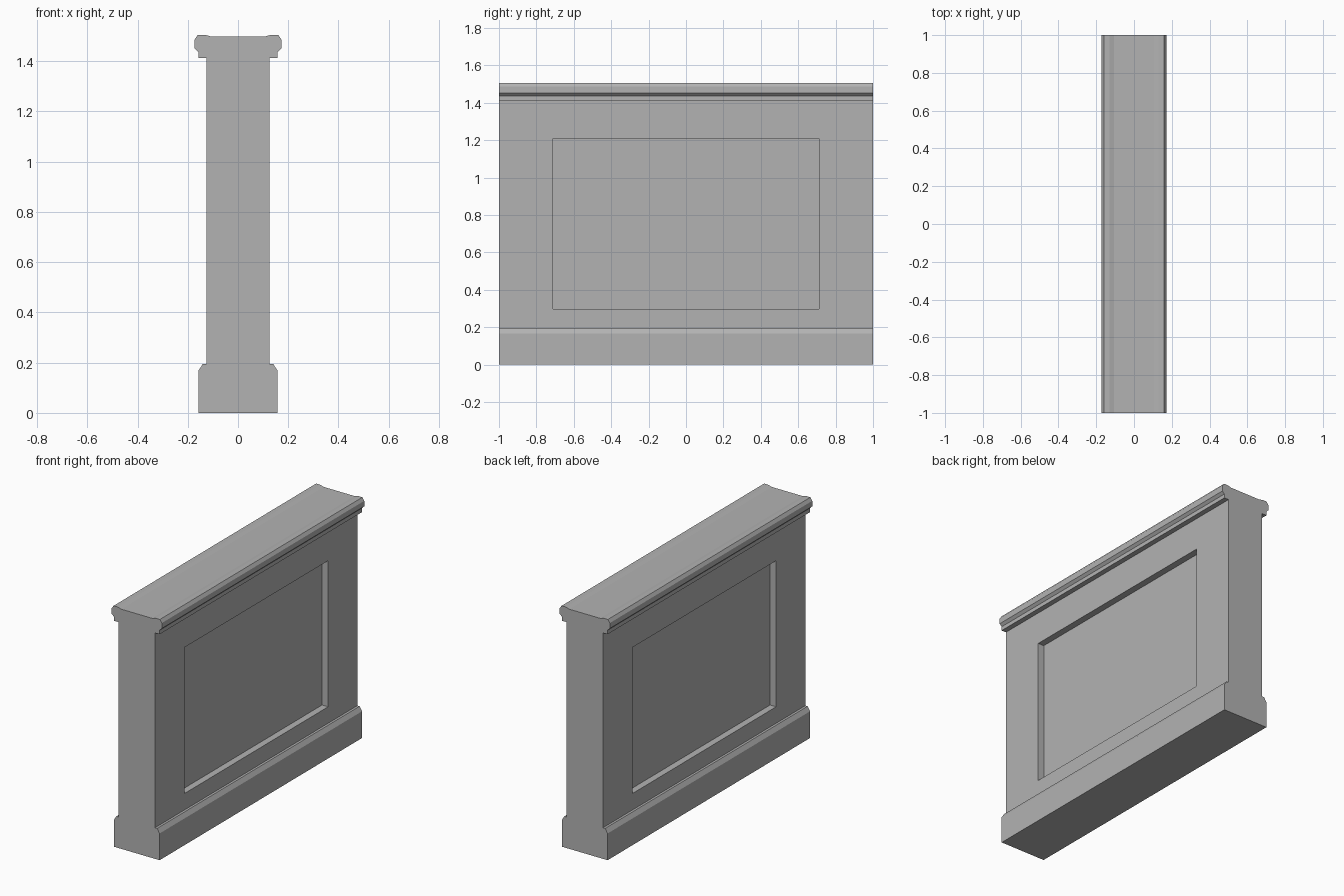
import bpy
import bmesh

default = bpy.data.objects.get("Cube")
if default:
    bpy.data.objects.remove(default, do_unlink=True)

# Stone material
stone = bpy.data.materials.new("grey_stone")
stone.use_nodes = True
GREY = (0.45, 0.45, 0.45, 1.0)
stone.diffuse_color = GREY
stone.node_tree.nodes["Principled BSDF"].inputs["Base Color"].default_value = GREY

HALF_LENGTH = 1.0
SHAFT = 0.126          # half thickness between plinth and coping
PANEL_Y = 0.71         # half width of the sunk panel
PANEL_Z = (0.297, 1.21)
PANEL_DEPTH = 0.042

# Half cross-section (x, z): plinth, shaft, moulded coping
half = [
    (0.158, 0.0), (0.158, 0.167), (0.141, 0.194), (SHAFT, 0.194),
    (SHAFT, 1.412), (0.158, 1.412), (0.158, 1.437), (0.173, 1.452),
    (0.173, 1.486), (0.160, 1.505), (0.130, 1.505), (0.107, 1.498),
]
outline = half + [(-x, z) for x, z in reversed(half)]

# Extrude the cross-section along the wall
bm = bmesh.new()
end = bm.faces.new([bm.verts.new((x, -HALF_LENGTH, z)) for x, z in outline])
extruded = bmesh.ops.extrude_face_region(bm, geom=[end], use_keep_orig=True)
moved = [v for v in extruded["geom"] if isinstance(v, bmesh.types.BMVert)]
bmesh.ops.translate(bm, verts=moved, vec=(0, 2 * HALF_LENGTH, 0))
bmesh.ops.recalc_face_normals(bm, faces=bm.faces[:])


# Sunk panel on each broad side
def sink_panel(face):
    side = 1 if face.calc_center_median().x > 0 else -1
    middle = face.calc_center_median().z
    bmesh.ops.inset_individual(bm, faces=[face], thickness=0.1)
    for v in face.verts:
        v.co.y = PANEL_Y if v.co.y > 0 else -PANEL_Y
        v.co.z = PANEL_Z[1] if v.co.z > middle else PANEL_Z[0]
    floor = bmesh.ops.extrude_discrete_faces(bm, faces=[face])["faces"][0]
    for v in floor.verts:
        v.co.x -= side * PANEL_DEPTH


broad = [f for f in bm.faces
         if abs(f.normal.x) > 0.9 and f.calc_area() > 1.0]
for f in broad:
    sink_panel(f)
bmesh.ops.recalc_face_normals(bm, faces=bm.faces[:])

mesh = bpy.data.meshes.new("panelled_wall")
bm.to_mesh(mesh)
bm.free()
mesh.materials.append(stone)
wall = bpy.data.objects.new("panelled_wall", mesh)
bpy.context.collection.objects.link(wall)
